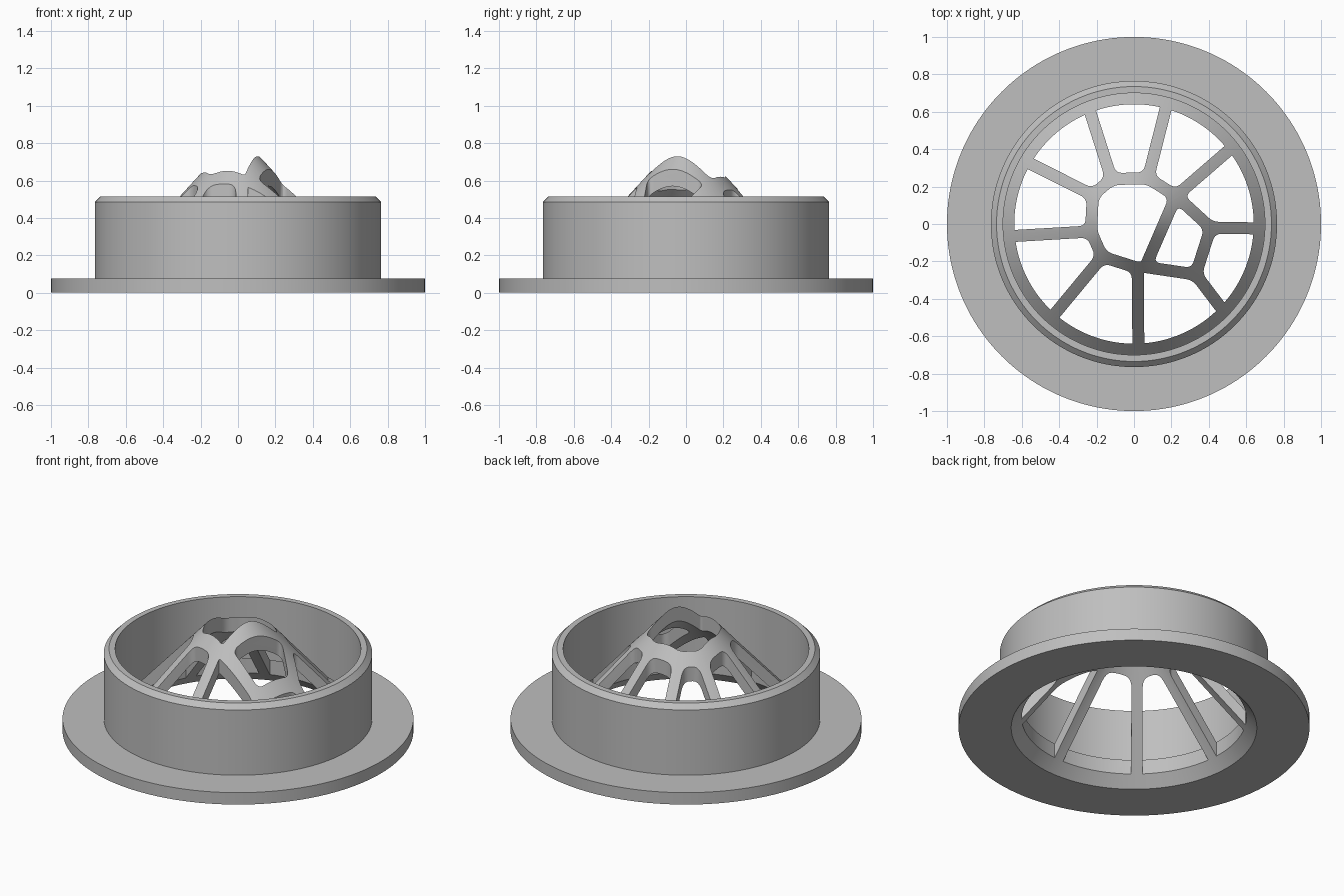
import bpy
import bmesh
import math
from mathutils import Vector
from mathutils.geometry import intersect_line_sphere_2d

if "Cube" in bpy.data.objects:
    bpy.data.objects.remove(bpy.data.objects["Cube"])

SEGMENTS = 160
HALF_BAR = 0.032      # half the width of a grate bar
WINDOW_RADIUS = 0.64  # outer limit of the openings
FILLET = 0.035

grey = bpy.data.materials.new("plain_grey")
grey.use_nodes = True
grey.diffuse_color = (0.52, 0.52, 0.52, 1)
grey.node_tree.nodes["Principled BSDF"].inputs["Base Color"].default_value = grey.diffuse_color


def make_object(name, bm):
    bmesh.ops.recalc_face_normals(bm, faces=bm.faces)
    mesh = bpy.data.meshes.new(name)
    bm.to_mesh(mesh)
    bm.free()
    mesh.materials.append(grey)
    obj = bpy.data.objects.new(name, mesh)
    bpy.context.collection.objects.link(obj)
    return obj


def revolve(name, profile):
    bm = bmesh.new()
    rings = []
    for i in range(SEGMENTS):
        a = math.tau * i / SEGMENTS
        rings.append([bm.verts.new((r * math.cos(a), r * math.sin(a), z)) for r, z in profile])
    for i, ring in enumerate(rings):
        after = rings[(i + 1) % SEGMENTS]
        for j in range(len(profile)):
            k = (j + 1) % len(profile)
            bm.faces.new((ring[j], after[j], after[k], ring[k]))
    return make_object(name, bm)


def inset(path, closed):
    """Shift a counter-clockwise path to its left by half a bar."""
    n = len(path)
    normals = []
    for i in range(n if closed else n - 1):
        d = (path[(i + 1) % n] - path[i]).normalized()
        normals.append(Vector((-d.y, d.x)))
    result = []
    for i, p in enumerate(path):
        before = normals[i - 1] if closed or i > 0 else normals[0]
        after = normals[i] if i < len(normals) else normals[-1]
        result.append(p + (before + after) * HALF_BAR / (1 + before.dot(after)))
    return result


def fillet(path, closed):
    n = len(path)
    result = []
    for i, p in enumerate(path):
        if not closed and i in (0, n - 1):
            result.append(p)
            continue
        to_prev, to_next = path[i - 1] - p, path[(i + 1) % n] - p
        size = min(FILLET, 0.45 * to_prev.length, 0.45 * to_next.length)
        a, b = p + to_prev.normalized() * size, p + to_next.normalized() * size
        for s in range(7):
            t = s / 6
            result.append(a * (1 - t) ** 2 + p * 2 * t * (1 - t) + b * t * t)
    return result


def rim_hit(inner, outer):
    hits = intersect_line_sphere_2d(inner, outer, Vector((0, 0)), WINDOW_RADIUS, True)
    return next(h for h in hits if h is not None)


def add_prism(bm, outline):
    low = [bm.verts.new((p.x, p.y, -0.2)) for p in outline]
    high = [bm.verts.new((p.x, p.y, 1.1)) for p in outline]
    bm.faces.new(low[::-1])
    bm.faces.new(high)
    for i in range(len(outline)):
        k = (i + 1) % len(outline)
        bm.faces.new((low[i], low[k], high[k], high[i]))


# Bar network: each joint with the angle where its spoke meets the rim
spokes = [
    ((0.33, -0.27), -44.3), ((0.41, -0.02), -2), ((0.225, 0.15), 38),
    ((0.075, 0.245), 74.7), ((-0.12, 0.24), 111.2), ((-0.22, 0.155), 150),
    ((-0.23, -0.04), 185.6), ((-0.17, -0.175), 228.7), ((0.02, -0.235), 272),
]
joints = [Vector(p) for p, _ in spokes]
ends = [Vector((math.cos(math.radians(a)), math.sin(math.radians(a)))) * 0.675 for _, a in spokes]
fork = Vector((0.06, -0.23))

windows = bmesh.new()

# Two inner openings: the crown and the side pane
for cell in (joints[2:] + [fork], [joints[0], joints[1], joints[2], fork]):
    add_prism(windows, fillet(inset(cell, True), True))

# Outer openings between neighbouring spokes
for i in range(len(spokes)):
    k = (i + 1) % len(spokes)
    chain = [ends[k], joints[k], joints[i], ends[i]]
    if k == 0:
        chain.insert(2, fork)
    path = inset(chain, False)
    path[0] = rim_hit(path[1], path[0])
    path[-1] = rim_hit(path[-2], path[-1])
    start = math.atan2(path[-1].y, path[-1].x)
    sweep = (math.atan2(path[0].y, path[0].x) - start) % math.tau
    arc = [Vector((math.cos(start + sweep * s / 16), math.sin(start + sweep * s / 16))) * WINDOW_RADIUS
           for s in range(1, 16)]
    add_prism(windows, fillet(path, False) + arc)

# Flange, collar and conical grate turned as one body
body = revolve("flanged_collar_with_grate", [
    (1, 0), (1, 0.075), (0.765, 0.075), (0.765, 0.485), (0.735, 0.515),
    (0.70, 0.515), (0.70, 0.092), (0.05, 0.80), (0.05, 0.71), (0.70, 0),
])
cutter = make_object("window_cutter", windows)
cutter.hide_render = True

cut = body.modifiers.new("windows", "BOOLEAN")
cut.operation = "DIFFERENCE"
cut.solver = "EXACT"
cut.object = cutter

bpy.ops.object.select_all(action="DESELECT")
body.select_set(True)
bpy.context.view_layer.objects.active = body
bpy.ops.object.modifier_apply(modifier=cut.name)
bpy.data.objects.remove(cutter)
bpy.ops.object.shade_smooth_by_angle(angle=math.radians(25))
